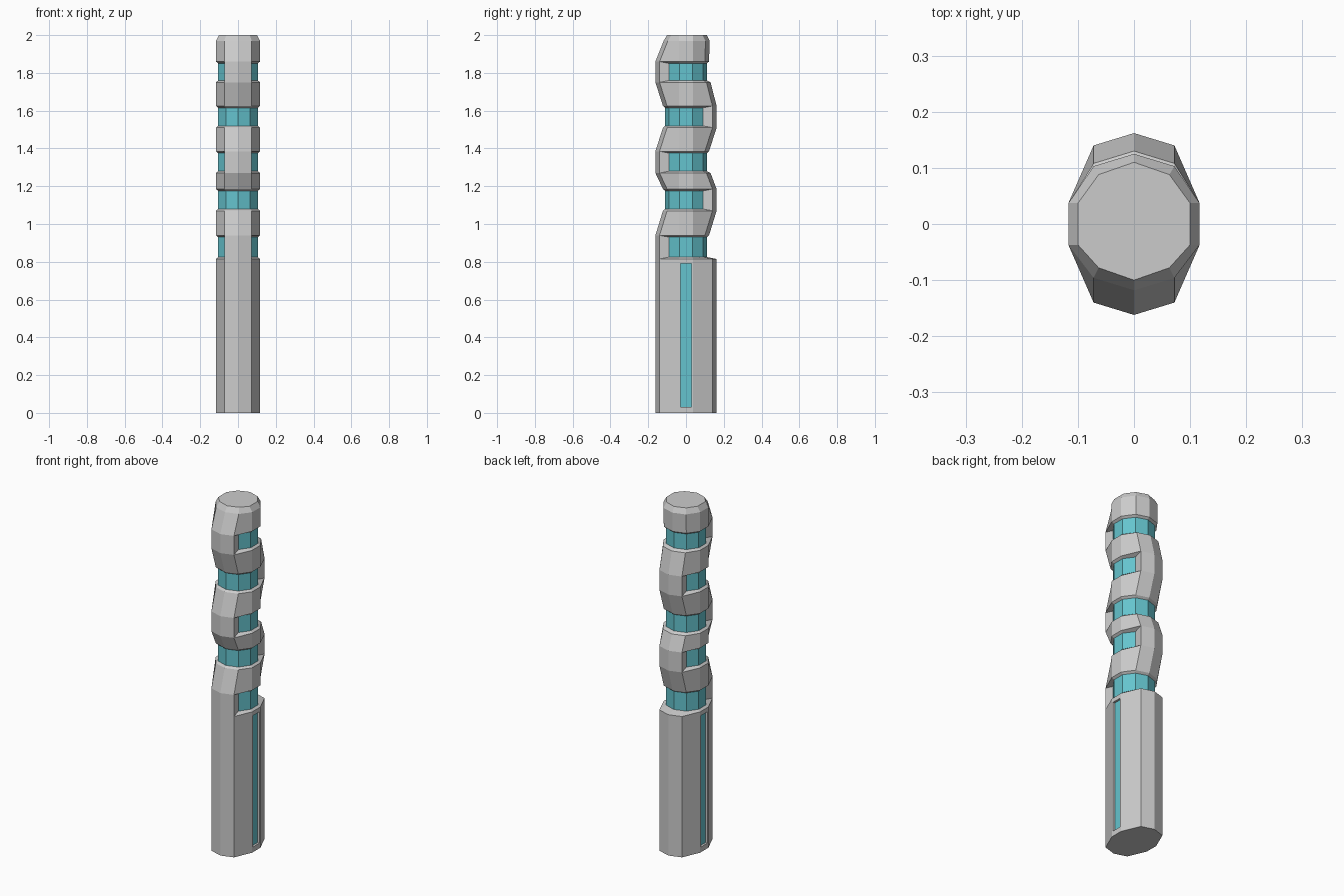
import bpy, bmesh
from math import sin, cos, pi

if "Cube" in bpy.data.objects:
    bpy.data.objects.remove(bpy.data.objects["Cube"])

N = 10                 # sides of every cross-section
CORE_R = 0.11
FRONT, BACK = (4, 5), (9, 0)   # segments forming the linking columns

# z, front reach, back reach, what lies above: full ring or only one column
LEVELS = [
    (0.0, .162, .162, None),
    (0.815, .162, .162, FRONT),
    (0.94, .162, .122, None),
    (1.07, .122, .162, BACK),
    (1.185, .122, .162, None),
    (1.27, .162, .13, FRONT),
    (1.385, .162, .122, None),
    (1.51, .122, .162, BACK),
    (1.625, .122, .162, None),
    (1.75, .162, .13, FRONT),
    (1.86, .162, .122, None),
    (1.97, .118, .125, None),
    (2.0, .10, .11, None),
]


def section(f, b, w=.117, s=.072):
    half = [(0, b), (s, b - .022), (w, .037), (w, -.037), (s, .022 - f), (0, -f)]
    return half + [(-x, y) for x, y in half[4:0:-1]]


def core_ring():
    return [(CORE_R * sin(2 * pi * i / N), CORE_R * cos(2 * pi * i / N)) for i in range(N)]


def finish(bm, name):
    bmesh.ops.recalc_face_normals(bm, faces=bm.faces)
    me = bpy.data.meshes.new(name)
    bm.to_mesh(me)
    bm.free()
    ob = bpy.data.objects.new(name, me)
    bpy.context.collection.objects.link(ob)
    return ob


# Grey shell: a base and rings joined alternately at front and back
bm = bmesh.new()
outer = []
for i, (z, f, b, _) in enumerate(LEVELS):
    pts = section(f, b) if i < len(LEVELS) - 1 else section(f, b, .1, .063)
    outer.append([bm.verts.new((x, y, z)) for x, y in pts])
bm.faces.new(outer[0])
bm.faces.new(outer[-1])
slot_faces = []
for k in range(len(LEVELS) - 1):
    lo, hi, keep = outer[k], outer[k + 1], LEVELS[k][3]
    for i in range(N):
        j = (i + 1) % N
        if keep is None or i in keep:
            face = bm.faces.new((lo[i], lo[j], hi[j], hi[i]))
            if k == 0 and i in (2, 7):
                slot_faces.append(face)
    if keep:
        # sloped ledges reaching the core, and the column's side walls
        ilo = [bm.verts.new((x, y, LEVELS[k][0] + .01)) for x, y in core_ring()]
        ihi = [bm.verts.new((x, y, LEVELS[k + 1][0] - .01)) for x, y in core_ring()]
        for i in range(N):
            j = (i + 1) % N
            if i not in keep:
                bm.faces.new((lo[i], lo[j], ilo[j], ilo[i]))
                bm.faces.new((hi[i], hi[j], ihi[j], ihi[i]))
        for i in (keep[0], (keep[1] + 1) % N):
            bm.faces.new((lo[i], hi[i], ihi[i], ilo[i]))
        for v in [v for v in ilo + ihi if not v.link_faces]:
            bm.verts.remove(v)

# Long slots in both flat sides of the base, open to the core
for face in slot_faces:
    bmesh.ops.inset_individual(bm, faces=[face], thickness=.01)
    for v in face.verts:
        v.co.z = .03 if v.co.z < .4 else .79
        v.co.y = .028 if v.co.y > 0 else -.028
    new = bmesh.ops.extrude_face_region(bm, geom=[face])["geom"]
    for v in [g for g in new if isinstance(g, bmesh.types.BMVert)]:
        v.co.x = CORE_R * cos(pi / N) * (1 if v.co.x > 0 else -1)
    bmesh.ops.delete(bm, geom=[g for g in new if isinstance(g, bmesh.types.BMFace)] +
                     ([face] if face.is_valid else []), context='FACES_ONLY')
finish(bm, "outer_shell")

# Teal core seen through the gaps and slots
bm = bmesh.new()
a, c = [[bm.verts.new((x, y, z)) for x, y in core_ring()] for z in (.02, 1.9)]
bm.faces.new(a)
bm.faces.new(c)
for i in range(N):
    j = (i + 1) % N
    bm.faces.new((a[i], a[j], c[j], c[i]))
core = finish(bm, "glowing_core")
mat = bpy.data.materials.new("teal")
mat.diffuse_color = (.13, .55, .62, 1)
mat.use_nodes = True
mat.node_tree.nodes["Principled BSDF"].inputs["Base Color"].default_value = mat.diffuse_color
core.data.materials.append(mat)
